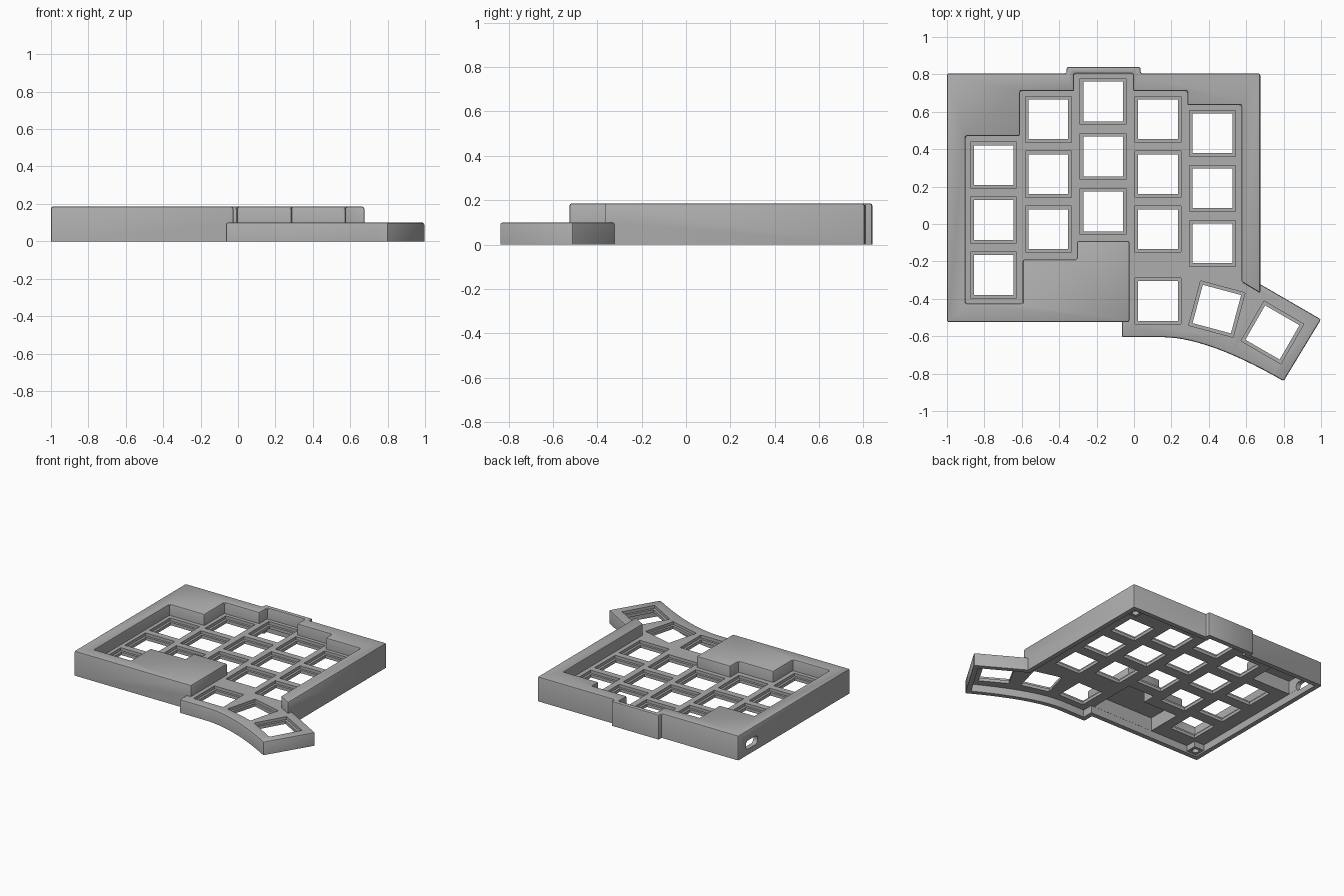
import bpy, bmesh, math
from mathutils import Matrix, Vector

cube = bpy.data.objects.get("Cube")
if cube:
    bpy.data.objects.remove(cube, do_unlink=True)

grey = bpy.data.materials.new("case grey")
grey.use_nodes = True
colour = (0.42, 0.42, 0.42, 1)
grey.diffuse_color = colour
grey.node_tree.nodes["Principled BSDF"].inputs["Base Color"].default_value = colour


def finish(bm, name):
    bmesh.ops.recalc_face_normals(bm, faces=bm.faces)
    mesh = bpy.data.meshes.new(name)
    bm.to_mesh(mesh)
    bm.free()
    mesh.materials.append(grey)
    obj = bpy.data.objects.new(name, mesh)
    bpy.context.collection.objects.link(obj)
    return obj


def prism(name, outline, low, high, bevel=0):
    """Extrude an outline upwards, softening its top rim and sharp corners."""
    bm = bmesh.new()
    base = bm.faces.new([bm.verts.new((x, y, low)) for x, y in outline])
    top = bmesh.ops.extrude_face_region(bm, geom=[base], use_keep_orig=True)
    for v in top["geom"]:
        if isinstance(v, bmesh.types.BMVert):
            v.co.z = high
    bmesh.ops.recalc_face_normals(bm, faces=bm.faces)
    if bevel:
        edges = []
        for e in bm.edges:
            heights = [v.co.z for v in e.verts]
            upright = abs(heights[0] - heights[1]) > 0.01
            if min(heights) > high - 0.001 or (upright and e.calc_face_angle() > 0.4):
                edges.append(e)
        bmesh.ops.bevel(bm, geom=edges, offset=bevel, segments=2, profile=0.5,
                        affect='EDGES', clamp_overlap=True)
    return finish(bm, name)


def boxes(name, places, size, low, high):
    """Several turned square blocks in one mesh."""
    bm = bmesh.new()
    for x, y, turn in places:
        m = (Matrix.Translation((x, y, (low + high) / 2))
             @ Matrix.Rotation(math.radians(turn), 4, 'Z')
             @ Matrix.Diagonal((size, size, high - low, 1)))
        bmesh.ops.create_cube(bm, size=1, matrix=m)
    return finish(bm, name)


def combine(target, other, operation):
    mod = target.modifiers.new(operation, 'BOOLEAN')
    mod.operation, mod.solver, mod.object = operation, 'EXACT', other
    bpy.context.view_layer.objects.active = target
    bpy.ops.object.modifier_apply(modifier=mod.name)
    bpy.data.objects.remove(other, do_unlink=True)


def curve(a, b, c, steps=14):
    a, b, c = Vector(a), Vector(b), Vector(c)
    return [tuple(a * (1 - t) ** 2 + b * 2 * t * (1 - t) + c * t * t)
            for t in (i / steps for i in range(steps + 1))]


# Tall rim: outer walls, stepped key surround and front cover
rim = [(-1, -.525), (-.025, -.525), (-.025, -.09), (-.305, -.09), (-.305, -.19),
       (-.595, -.19), (-.595, -.425), (-.9, -.425), (-.9, .47), (-.61, .47),
       (-.61, .71), (-.32, .71), (-.32, .805), (-.005, .805), (-.005, .71),
       (.285, .71), (.285, .635), (.575, .635), (.575, -.31), (.675, -.37),
       (.675, .805), (.035, .805), (.035, .84), (-.36, .84), (-.36, .805), (-1, .805)]
case = prism("keyboard_case", rim, 0, .185, .01)

# Low key plate with the curved thumb wing
plate = ([(-.95, -.48), (-.065, -.48), (-.065, -.605)]
         + curve((.15, -.605), (.393, -.605), (.8, -.84))
         + [(1, -.51), (.63, -.296), (.63, .75), (.015, .75), (.015, .822),
            (-.34, .822), (-.34, .75), (-.95, .75)])
combine(case, prism("plate", plate, 0, .1, .01), 'UNION')

# Hollow underside
hollow = ([(-.965, -.49), (-.03, -.49), (-.03, -.57)]
          + curve((.15, -.57), (.385, -.57), (.787, -.792))
          + [(.952, -.522), (.64, -.342), (.64, .77), (-.002, .77), (-.002, .804),
             (-.323, .804), (-.323, .77), (-.965, .77)])
combine(case, prism("hollow", hollow, -.1, .055), 'DIFFERENCE')

# Deeper pockets under the front cover and the back corner
cover = [(-.565, -.489), (-.055, -.489), (-.055, -.12), (-.275, -.12),
         (-.275, -.22), (-.565, -.22)]
corner = [(-.964, .5), (-.64, .5), (-.64, .74), (-.39, .74), (-.39, .769), (-.964, .769)]
for pocket in (cover, corner):
    combine(case, prism("pocket", pocket, -.1, .155), 'DIFFERENCE')

# Key openings, each with a shallow wider seat
columns = [(-.75, .315, 3), (-.458, .56, 3), (-.165, .655, 3), (.128, .56, 3), (.42, .485, 3)]
keys = [(x, y - .294 * i, 0) for x, y, n in columns for i in range(n)]
keys += [(.128, -.412, 0), (.443, -.455, -15), (.74, -.58, -30)]
combine(case, boxes("seats", keys, .246, .078, .3), 'DIFFERENCE')
combine(case, boxes("openings", keys, .212, -.1, .3), 'DIFFERENCE')

# Rounded cable port through the side wall
bm = bmesh.new()
bmesh.ops.create_cube(bm, size=1, matrix=Matrix.Translation((-1, .645, .075))
                      @ Matrix.Diagonal((.2, .14, .065, 1)))
along = [e for e in bm.edges if abs(e.verts[0].co.x - e.verts[1].co.x) > .1]
bmesh.ops.bevel(bm, geom=along, offset=.028, segments=5, profile=.5, affect='EDGES')
combine(case, finish(bm, "port"), 'DIFFERENCE')

# Corner screw posts with a hole from below
posts = [(-.925, -.45, 0), (.6, .73, 0)]
post = boxes("screw_posts", posts, .085, .012, .06)
bm = bmesh.new()
for x, y, turn in posts:
    bmesh.ops.create_cone(bm, cap_ends=True, segments=20, radius1=.024, radius2=.024,
                          depth=.08, matrix=Matrix.Translation((x, y, .0)))
combine(post, finish(bm, "screw_holes"), 'DIFFERENCE')

for obj in (case, post):
    bpy.ops.object.select_all(action='DESELECT')
    obj.select_set(True)
    bpy.context.view_layer.objects.active = obj
    bpy.ops.object.shade_smooth_by_angle(angle=math.radians(30))
